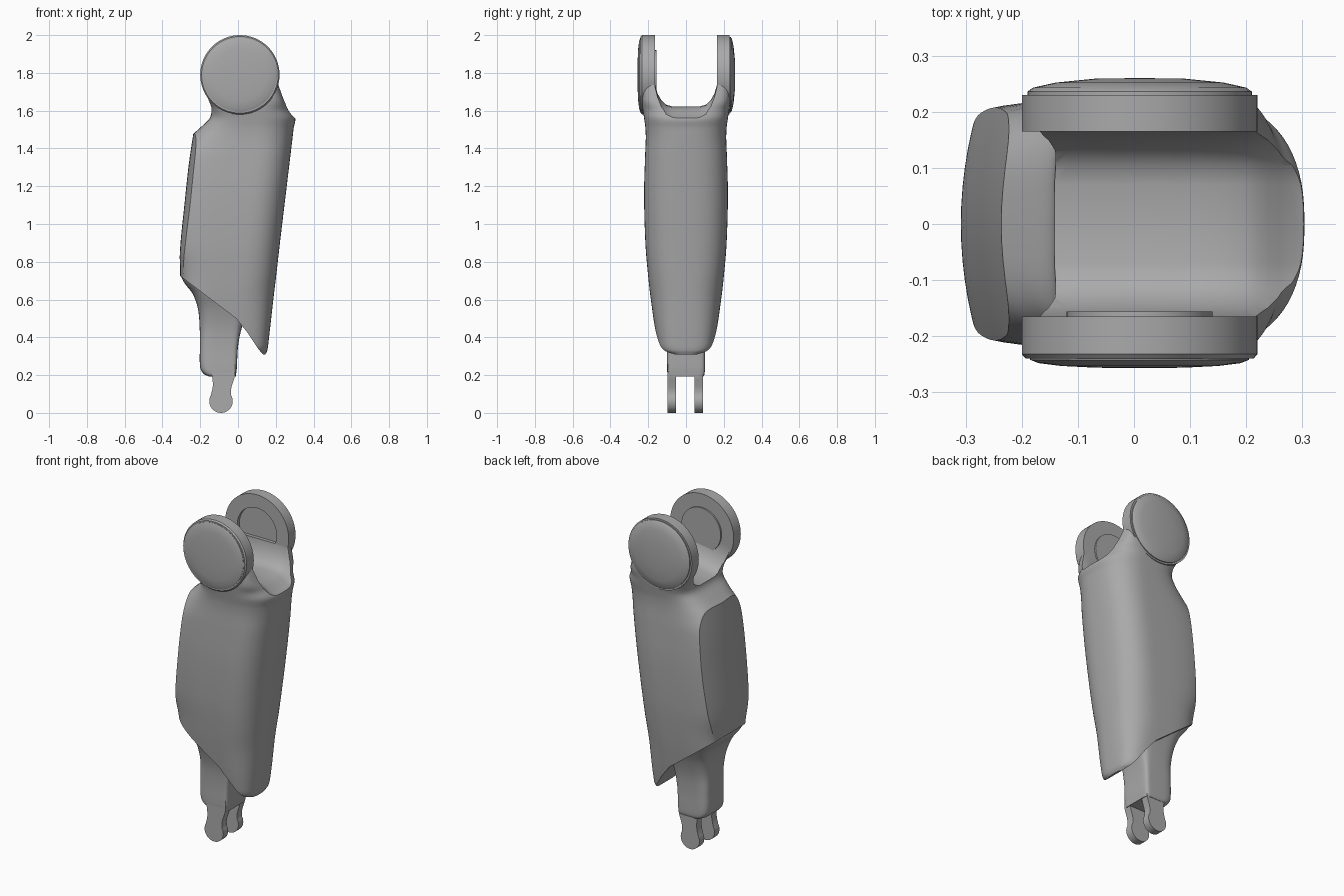
import bpy, bmesh, math
from mathutils import Vector

cube = bpy.data.objects.get("Cube")
if cube:
    bpy.data.objects.remove(cube, do_unlink=True)

grey = bpy.data.materials.new("plain grey")
grey.use_nodes = True
COLOUR = (0.4, 0.4, 0.4, 1)
grey.diffuse_color = COLOUR
grey.node_tree.nodes["Principled BSDF"].inputs["Base Color"].default_value = COLOUR

PIVOT_X, PIVOT_Z = 0.01, 1.79


def loft(name, rings):
    """Skin a list of equal-length point rings and cap both ends."""
    bm = bmesh.new()
    rows = [[bm.verts.new(p) for p in ring] for ring in rings]
    n = len(rows[0])
    for a, b in zip(rows, rows[1:]):
        for i in range(n):
            j = (i + 1) % n
            bm.faces.new((a[i], a[j], b[j], b[i]))
    bm.faces.new(rows[0])
    bm.faces.new(rows[-1])
    bmesh.ops.recalc_face_normals(bm, faces=bm.faces)
    mesh = bpy.data.meshes.new(name)
    bm.to_mesh(mesh)
    bm.free()
    ob = bpy.data.objects.new(name, mesh)
    bpy.context.collection.objects.link(ob)
    mesh.materials.append(grey)
    return ob


def prism(name, profile, y0, y1):
    return loft(name, [[(x, y, z) for x, z in profile] for y in (y0, y1)])


def turned(name, profile, segments=64):
    """Solid of (radius, y) steps around the pivot axis."""
    rings = []
    for r, y in profile:
        angles = [math.tau * i / segments for i in range(segments)]
        rings.append([(PIVOT_X + r * math.cos(a), y, PIVOT_Z + r * math.sin(a)) for a in angles])
    return loft(name, rings)


def activate(ob):
    bpy.ops.object.select_all(action="DESELECT")
    ob.select_set(True)
    bpy.context.view_layer.objects.active = ob


def cut(ob, cutter):
    cutter.hide_render = True
    mod = ob.modifiers.new("cut", "BOOLEAN")
    mod.operation, mod.solver, mod.object = "DIFFERENCE", "EXACT", cutter
    activate(ob)
    bpy.ops.object.modifier_apply(modifier=mod.name)
    bpy.data.objects.remove(cutter, do_unlink=True)


def smooth(ob, degrees=30):
    activate(ob)
    bpy.ops.object.shade_smooth_by_angle(angle=math.radians(degrees))


def sample(keys, steps=5):
    """Smooth curve through rows of numbers."""
    keys = [Vector(k) for k in keys]
    out = []
    for i in range(len(keys) - 1):
        a, b = keys[i], keys[i + 1]
        before, after = keys[max(i - 1, 0)], keys[min(i + 2, len(keys) - 1)]
        def slope(p, q):
            return (q - p) / (q[0] - p[0]) * (b[0] - a[0])
        ma, mb = slope(before, b), slope(a, after)
        for s in range(steps):
            t = s / steps
            u = 1 - t
            out.append(a * (1 + 2 * t) * u * u + ma * t * u * u
                       + b * t * t * (3 - 2 * t) - mb * t * t * u)
    return out + [keys[-1]]


def section(z, left, right, width, nose, n_right, n_left, count=72):
    """Rounded outline; the two ends have their own squareness."""
    mid = right - nose
    ring = []
    for i in range(count):
        a = math.tau * i / count
        c, s = math.cos(a), math.sin(a)
        n = n_right if c > 0 else n_left
        reach = nose if c > 0 else mid - left
        x = mid + math.copysign(abs(c) ** (2 / n), c) * reach
        ring.append((x, math.copysign(abs(s) ** (2 / n), s) * width, z))
    return ring


# Main shell: height, left, right, half width, nose length, squareness
shell_keys = [
    (0.31, -0.30, 0.145, 0.09, 0.12, 3, 4),
    (0.33, -0.30, 0.155, 0.13, 0.13, 3, 4),
    (0.38, -0.30, 0.162, 0.152, 0.16, 3, 4),
    (0.60, -0.31, 0.187, 0.186, 0.2, 2.6, 4),
    (0.75, -0.32, 0.205, 0.203, 0.2, 2.6, 4),
    (0.90, -0.37, 0.222, 0.215, 0.2, 2.6, 4),
    (1.15, -0.38, 0.252, 0.222, 0.2, 2.6, 4),
    (1.35, -0.34, 0.276, 0.217, 0.2, 2.6, 4),
    (1.45, -0.265, 0.288, 0.213, 0.2, 2.5, 3.5),
    (1.51, -0.20, 0.295, 0.215, 0.2, 2.5, 3.5),
    (1.56, -0.15, 0.303, 0.222, 0.2, 2.5, 4),
    (1.61, -0.142, 0.272, 0.23, 0.18, 3, 5),
    (1.66, -0.16, 0.245, 0.235, 0.18, 5, 6),
    (1.74, -0.185, 0.215, 0.235, 0.18, 7, 7),
]
shell = loft("main_shell", [section(*k) for k in sample(shell_keys)])

# Flattened oval pad on the calf side
ys = [0.4 - 0.8 * i / 24 for i in range(25)]
pad_keys = [(0.2, -0.33), (0.72, -0.306), (0.85, -0.308), (1.1, -0.284), (1.35, -0.256), (1.7, -0.2)]
cut(shell, loft("pad_cutter", [
    [(-1, -0.4, z), (-1, 0.4, z)] + [(x + 0.7 * y * y, y, z) for y in ys]
    for z, x in sample(pad_keys)]))

# Slanted lower edge
cut(shell, prism("slant_cutter", [(-0.6, 0.94), (-0.3, 0.72), (-0.01, 0.5), (0.05, 0.425),
                                  (0.11, 0.335), (0.14, 0.3), (0.14, 0), (-0.6, 0)], -0.5, 0.5))

# Saddle between the cheeks
half = [(0.165, 2.1), (0.165, 1.72), (0.15, 1.67), (0.13, 1.635), (0.105, 1.612), (0.07, 1.602)]
saddle = half + [(-y, z) for y, z in reversed(half)]
floor = [(-0.5, -0.06), (-0.15, -0.02), (0.02, 0.01), (0.2, 0.015), (0.3, -0.04), (0.5, -0.1)]
cut(shell, loft("saddle_cutter", [[(x, y, z + drop) for y, z in saddle] for x, drop in sample(floor)]))
smooth(shell)

# Cheek discs with domed caps
R = 0.21
front_cheek = turned("front_cheek", [(R, -0.165), (R, -0.232), (R - 0.007, -0.24)])
back_cheek = turned("back_cheek", [(R, 0.165), (R, 0.23)])
cut(back_cheek, turned("recess_cutter", [(0.13, 0.1), (0.13, 0.185)]))
front_cap = turned("front_cap", [(0.195, -0.23), (0.195, -0.242), (0.18, -0.248), (0.14, -0.253),
                                 (0.08, -0.256), (0.01, -0.257)])
back_cap = turned("back_cap", [(0.2, 0.22), (0.2, 0.236), (0.19, 0.243), (0.15, 0.252),
                               (0.08, 0.259), (0.01, 0.26)])
inner_boss = turned("inner_boss", [(0.13, -0.17), (0.13, -0.156)])
for part in (front_cheek, back_cheek, front_cap, back_cap, inner_boss):
    smooth(part)

# Ankle neck flaring up into the shell
neck_keys = [
    (0.192, -0.15, -0.012, 0.092, 0.07, 8, 5),
    (0.205, -0.18, -0.01, 0.098, 0.07, 8, 5),
    (0.24, -0.2, -0.006, 0.1, 0.07, 8, 5),
    (0.35, -0.202, 0.0, 0.101, 0.07, 7, 5),
    (0.45, -0.203, 0.02, 0.11, 0.09, 5, 4),
    (0.55, -0.212, 0.06, 0.135, 0.13, 4, 4),
    (0.63, -0.24, 0.08, 0.168, 0.15, 4, 4),
    (0.69, -0.285, 0.1, 0.19, 0.16, 3, 4),
    (0.73, -0.3, 0.1, 0.195, 0.16, 3, 4),
    (0.82, -0.27, 0.1, 0.17, 0.16, 3, 4),
]
neck = loft("ankle_neck", [section(*k) for k in sample(neck_keys)])
smooth(neck, 40)

# Fork prongs with rounded ends
arc = [math.radians(150 + 240 * i / 24) for i in range(25)]
prong = [(-0.09 + 0.062 * math.cos(a), 0.062 + 0.062 * math.sin(a)) for a in arc]
prong += [(-0.038, 0.115), (-0.034, 0.14), (-0.022, 0.175), (-0.015, 0.2), (-0.015, 0.26),
          (-0.13, 0.26), (-0.138, 0.2), (-0.132, 0.15), (-0.137, 0.12)]
for side, inner, outer in (("front", -0.053, -0.099), ("back", 0.044, 0.09)):
    smooth(prism(side + "_fork_prong", prong, inner, outer))
